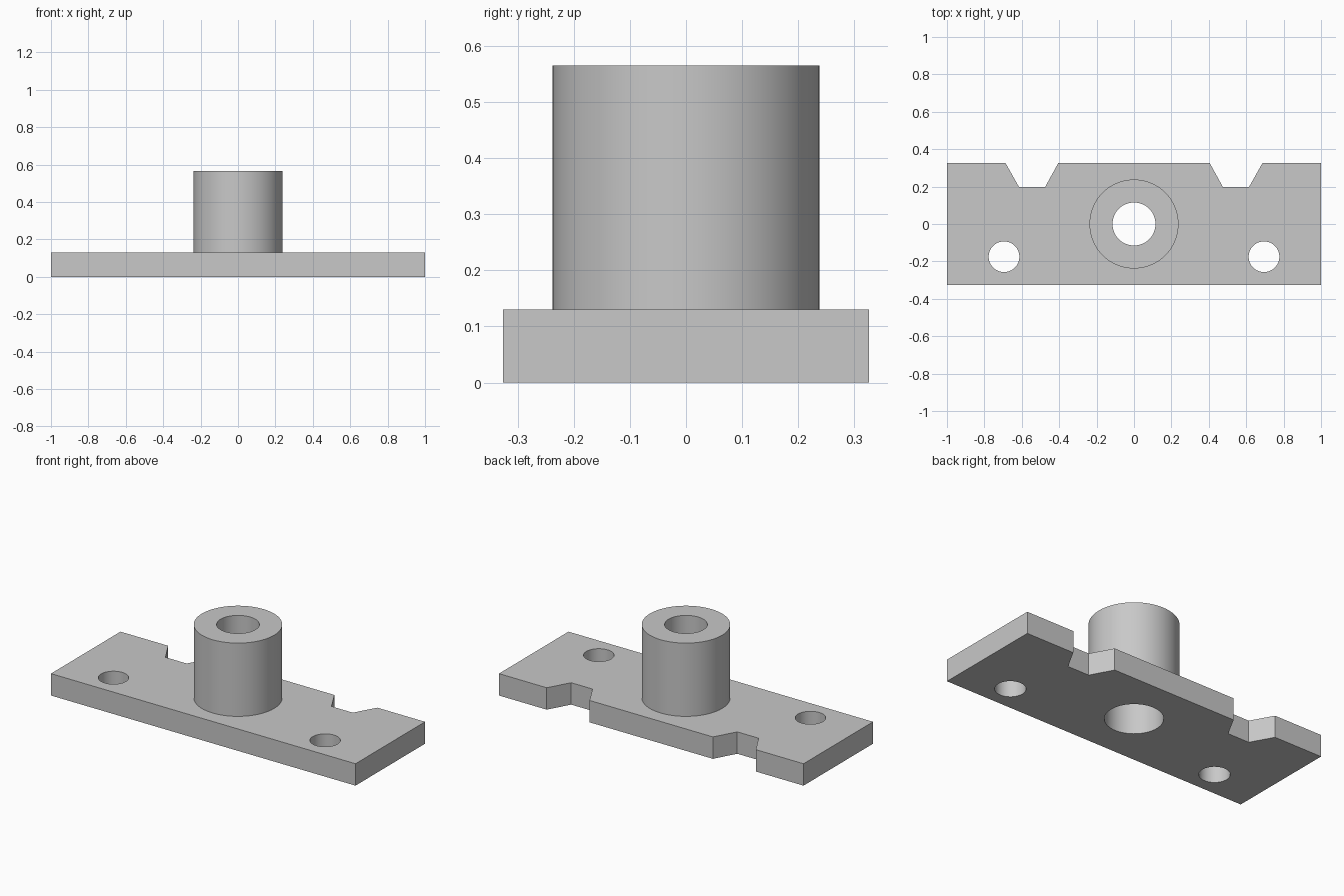
import bpy
import bmesh
from math import radians

cube = bpy.data.objects.get("Cube")
if cube:
    bpy.data.objects.remove(cube, do_unlink=True)

GREY = (0.58, 0.58, 0.58, 1)
LENGTH, HALF_DEPTH = 1.0, 0.326
PLATE_TOP, BOSS_TOP = 0.13, 0.565
SEAT_TOP = 0.35          # depth of the wider bore from below

grey = bpy.data.materials.new("plain grey")
grey.use_nodes = True
grey.diffuse_color = GREY
grey.node_tree.nodes["Principled BSDF"].inputs["Base Color"].default_value = GREY


def prism(name, outline, z0, z1):
    """Extrude a counter-clockwise outline between two heights."""
    bm = bmesh.new()
    base = bm.faces.new([bm.verts.new((x, y, z0)) for x, y in outline])
    bm.normal_update()
    top = bmesh.ops.extrude_face_region(bm, geom=[base], use_keep_orig=True)["geom"]
    for v in top:
        if isinstance(v, bmesh.types.BMVert):
            v.co.z = z1
    bmesh.ops.recalc_face_normals(bm, faces=bm.faces)
    mesh = bpy.data.meshes.new(name)
    bm.to_mesh(mesh)
    bm.free()
    mesh.materials.append(grey)
    obj = bpy.data.objects.new(name, mesh)
    bpy.context.collection.objects.link(obj)
    return obj


def cylinder(name, radius, z0, z1, x=0, y=0):
    bpy.ops.mesh.primitive_cylinder_add(
        vertices=64, radius=radius, depth=z1 - z0, location=(x, y, (z0 + z1) / 2))
    obj = bpy.context.object
    obj.name = name
    obj.data.materials.append(grey)
    return obj


def combine(target, tool, operation):
    """Apply a boolean and discard the tool."""
    tool.hide_render = True
    mod = target.modifiers.new(operation.lower(), "BOOLEAN")
    mod.operation, mod.object, mod.solver = operation, tool, "EXACT"
    bpy.context.view_layer.objects.active = target
    bpy.ops.object.modifier_apply(modifier=mod.name)
    bpy.data.objects.remove(tool, do_unlink=True)


# Plate with two tapered notches in the back edge
right_half = [(LENGTH, -HALF_DEPTH), (LENGTH, HALF_DEPTH), (0.687, HALF_DEPTH),
              (0.615, 0.198), (0.475, 0.198), (0.405, HALF_DEPTH)]
outline = right_half + [(-x, y) for x, y in reversed(right_half)]
plate = prism("mounting_plate_with_boss", outline, 0, PLATE_TOP)

# Central boss
combine(plate, cylinder("boss", 0.238, PLATE_TOP / 2, BOSS_TOP), "UNION")

# Stepped bore, wider from below
combine(plate, cylinder("bore", 0.115, -0.1, 0.7), "DIFFERENCE")
combine(plate, cylinder("counterbore", 0.155, -0.1, SEAT_TOP), "DIFFERENCE")

# Screw holes
for side in (-1, 1):
    combine(plate, cylinder("screw_hole", 0.082, -0.1, 0.3, side * 0.695, -0.175),
            "DIFFERENCE")

# Smooth round walls, sharp rims
bpy.ops.object.select_all(action="DESELECT")
plate.select_set(True)
bpy.context.view_layer.objects.active = plate
bpy.ops.object.shade_smooth_by_angle(angle=radians(30))
